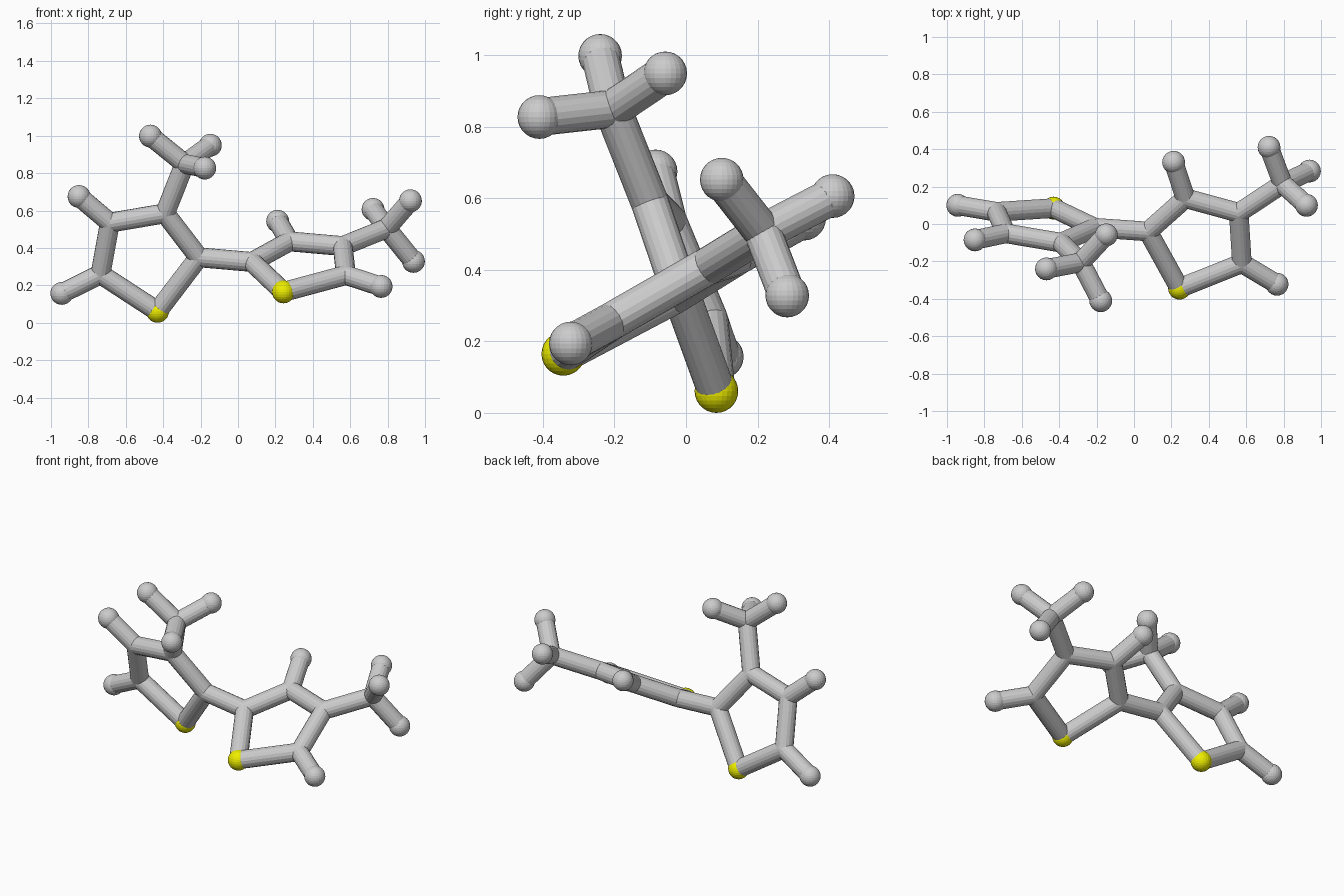
import bpy
from mathutils import Vector

if "Cube" in bpy.data.objects:
    bpy.data.objects.remove(bpy.data.objects["Cube"])

BALL_R, ROD_R = 0.061, 0.053

yellow = bpy.data.materials.new("yellow")
yellow.diffuse_color = (0.85, 0.85, 0.0, 1)
yellow.use_nodes = True
yellow.node_tree.nodes["Principled BSDF"].inputs["Base Color"].default_value = yellow.diffuse_color


def ball(name, p, r=BALL_R, mat=None):
    bpy.ops.mesh.primitive_uv_sphere_add(segments=24, ring_count=14, radius=r, location=p)
    o = bpy.context.object
    o.name = name
    if mat:
        o.data.materials.append(mat)


def rod(name, a, b):
    a, b = Vector(a), Vector(b)
    d = b - a
    bpy.ops.mesh.primitive_cylinder_add(vertices=18, radius=ROD_R, depth=d.length,
                                        location=(a + b) / 2)
    o = bpy.context.object
    o.name = name
    o.rotation_euler = d.to_track_quat('Z', 'Y').to_euler()


def half(side, ring, joint, hub, tips, side_tips):
    """Five-sided ring (sulfur first), a three-pronged branch and single tips."""
    ball(side + "_sulfur_ball", ring[0], mat=yellow)
    for i, p in enumerate(ring):
        rod(f"{side}_ring_rod_{i}", p, ring[(i + 1) % 5])
        if i:
            ball(f"{side}_ring_joint_{i}", p, ROD_R)
    # three-pronged branch
    rod(side + "_branch_rod", ring[joint], hub)
    ball(side + "_branch_joint", hub, ROD_R)
    for i, t in enumerate(tips):
        rod(f"{side}_prong_rod_{i}", hub, t)
        ball(f"{side}_prong_ball_{i}", t)
    # single tips on the ring
    for i, t in side_tips.items():
        rod(f"{side}_tip_rod_{i}", ring[i], t)
        ball(f"{side}_tip_ball_{i}", t)


left = [(-0.43, 0.085, 0.061), (-0.21, -0.02, 0.35), (-0.39, -0.10, 0.585),
        (-0.685, -0.05, 0.535), (-0.735, 0.065, 0.26)]
right = [(0.243, -0.343, 0.165), (0.075, -0.04, 0.325), (0.275, 0.138, 0.435),
         (0.56, 0.06, 0.41), (0.577, -0.21, 0.255)]

half("left", left, 2, (-0.285, -0.205, 0.85),
     [(-0.468, -0.24, 0.998), (-0.148, -0.058, 0.949), (-0.178, -0.41, 0.827)],
     {3: (-0.85, -0.085, 0.675), 4: (-0.942, 0.1, 0.157)})
half("right", right, 3, (0.795, 0.215, 0.505),
     [(0.722, 0.41, 0.606), (0.922, 0.1, 0.652), (0.938, 0.283, 0.328)],
     {2: (0.212, 0.33, 0.543), 4: (0.765, -0.322, 0.194)})

# link between the two rings
rod("bridge_rod", left[1], right[1])
